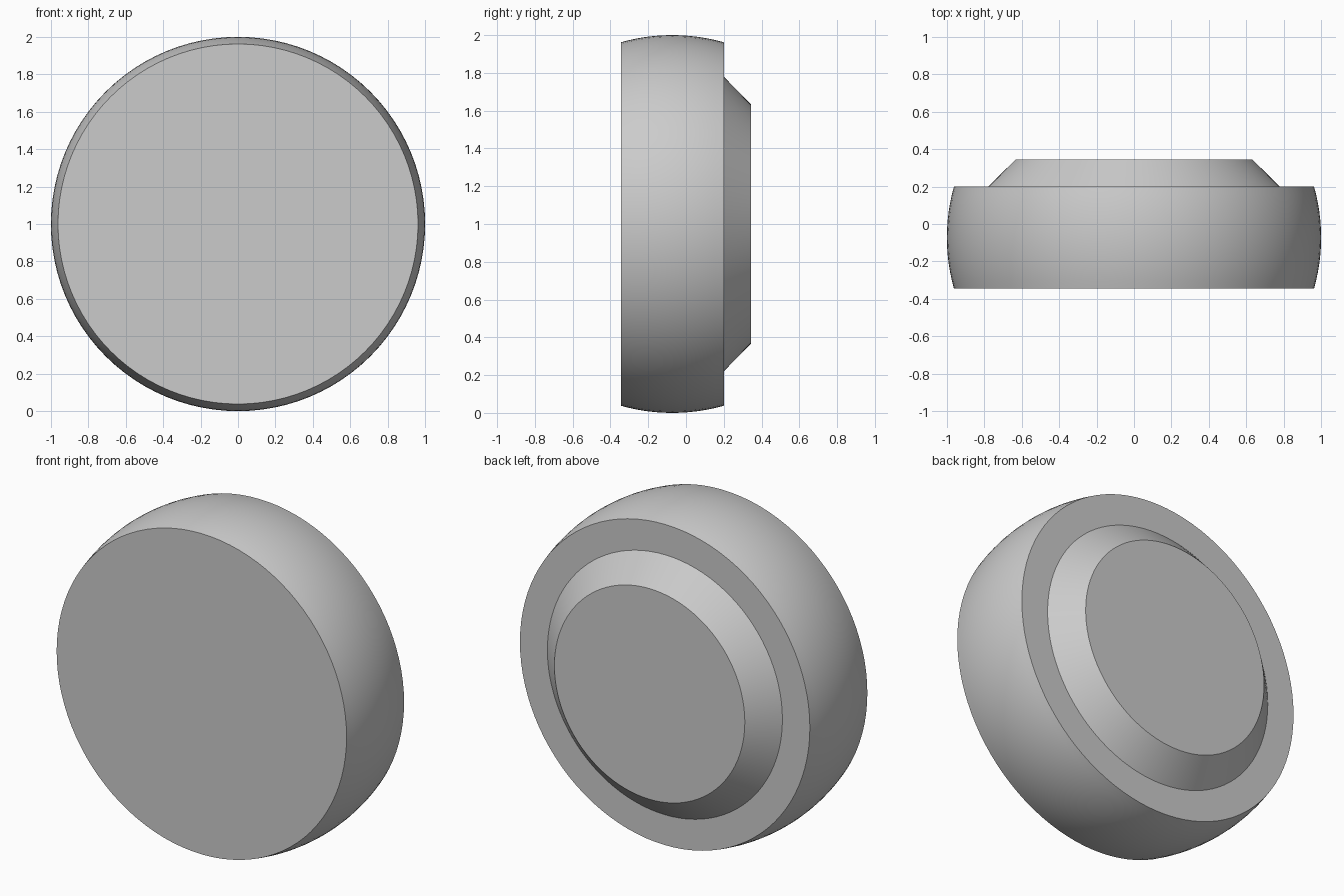
import bpy, bmesh, math

default = bpy.data.objects.get("Cube")
if default:
    bpy.data.objects.remove(default, do_unlink=True)

SEGMENTS = 96
FRONT, SHOULDER, BACK = -0.345, 0.2, 0.345
MIDDLE = (FRONT + SHOULDER) / 2

# Plain grey material
grey = bpy.data.materials.new("plain grey")
grey.use_nodes = True
colour = (0.6, 0.6, 0.6, 1)
grey.diffuse_color = colour
grey.node_tree.nodes["Principled BSDF"].inputs["Base Color"].default_value = colour


def turned(name, profile):
    """Turn a (radius, y) profile about the y axis and cap both ends."""
    bm = bmesh.new()
    rings = []
    for radius, y in profile:
        angles = [2 * math.pi * i / SEGMENTS for i in range(SEGMENTS)]
        rings.append([bm.verts.new((radius * math.cos(a), y, 1 + radius * math.sin(a)))
                      for a in angles])
    for low, high in zip(rings, rings[1:]):
        for i in range(SEGMENTS):
            j = (i + 1) % SEGMENTS
            bm.faces.new((low[i], low[j], high[j], high[i]))
    bm.faces.new(rings[0])
    bm.faces.new(rings[-1])
    bmesh.ops.recalc_face_normals(bm, faces=bm.faces)
    mesh = bpy.data.meshes.new(name)
    bm.to_mesh(mesh)
    bm.free()
    mesh.materials.append(grey)
    obj = bpy.data.objects.new(name, mesh)
    bpy.context.collection.objects.link(obj)
    bpy.ops.object.select_all(action="DESELECT")
    obj.select_set(True)
    bpy.context.view_layer.objects.active = obj
    bpy.ops.object.shade_smooth_by_angle(angle=math.radians(30))
    return obj


# One stepped solid: spherical rim, flat shoulder, conical boss
STEPS = 12
rim = []
for i in range(STEPS + 1):
    y = FRONT + (SHOULDER - FRONT) * i / STEPS
    rim.append((math.sqrt(1 - (y - MIDDLE) ** 2), y))
turned("rounded_disc_with_boss", rim + [(0.78, SHOULDER), (0.632, BACK)])
